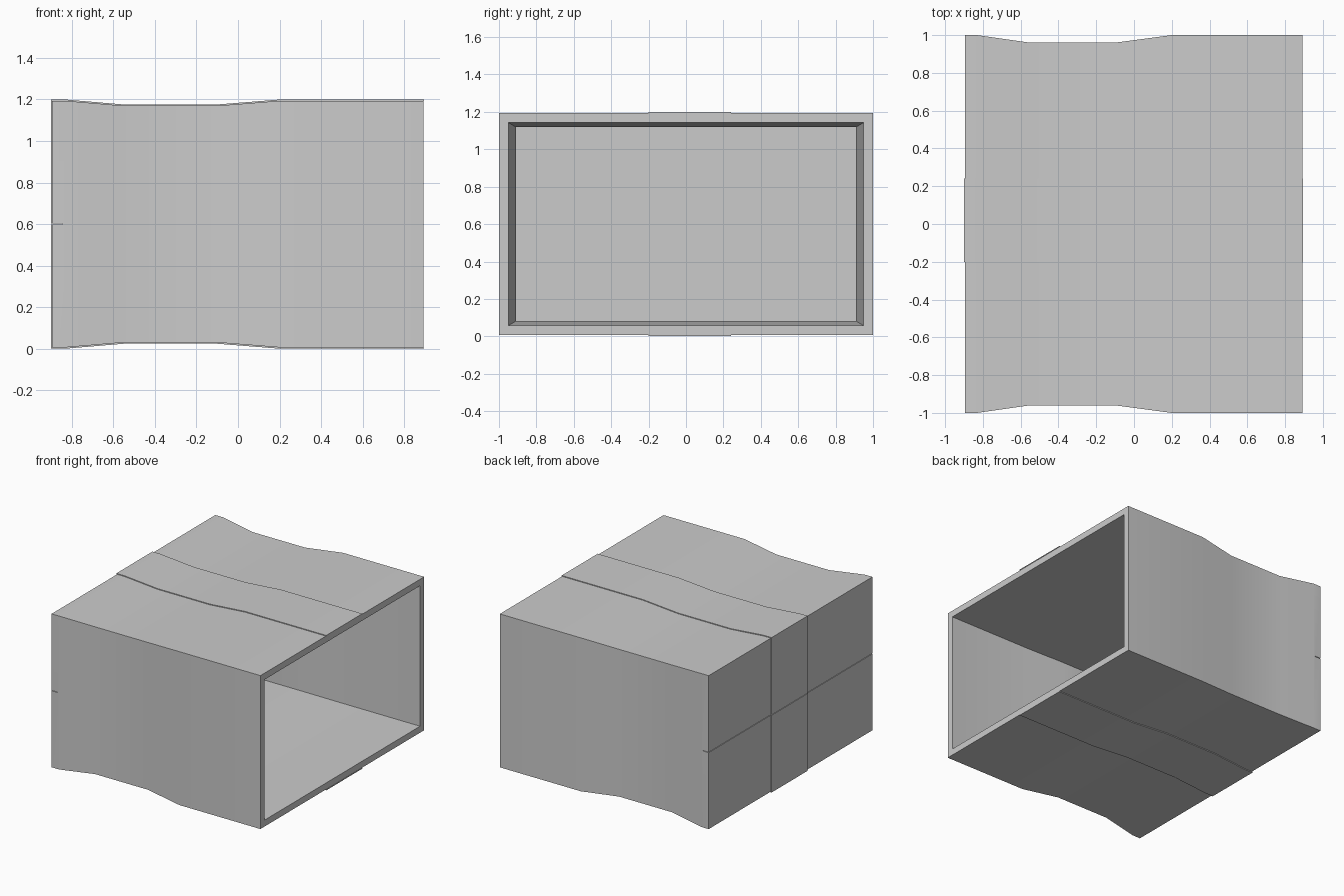
import bpy
import bmesh

if "Cube" in bpy.data.objects:
    bpy.data.objects.remove(bpy.data.objects["Cube"], do_unlink=True)

MID_Z = 0.6
HALF_Y, HALF_Z = 1.0, 0.593
WALL, TAPE = 0.05, 0.006
BACK, RIM, FLOOR = -0.894, 0.892, -0.80
# waist of the carton: position along x and section scale
WAIST = [(-0.83, 1.0), (-0.55, 0.96), (-0.1, 0.96), (0.2, 1.0)]

gray = bpy.data.materials.new("carton_gray")
gray.use_nodes = True
color = (0.6, 0.6, 0.6, 1)
gray.diffuse_color = color
gray.node_tree.nodes["Principled BSDF"].inputs["Base Color"].default_value = color


def finish(bm, name):
    bmesh.ops.recalc_face_normals(bm, faces=bm.faces)
    mesh = bpy.data.meshes.new(name)
    bm.to_mesh(mesh)
    bm.free()
    mesh.materials.append(gray)
    obj = bpy.data.objects.new(name, mesh)
    bpy.context.collection.objects.link(obj)
    return obj


def box(name, lo, hi):
    bm = bmesh.new()
    bmesh.ops.create_cube(bm, size=1)
    for v in bm.verts:
        for i in range(3):
            v.co[i] = hi[i] if v.co[i] > 0 else lo[i]
    return finish(bm, name)


def carton():
    # outer skin from the closed end to the rim, then the lining back to the floor
    outer = [(BACK, 1.0)] + WAIST + [(RIM, 1.0)]
    inner = [(RIM, 1.0)] + WAIST[::-1]
    inner = [p for p in inner if p[0] > FLOOR] + [(FLOOR, 0.996)]
    sections = [(x, s, 0) for x, s in outer] + [(x, s, WALL) for x, s in inner]
    bm = bmesh.new()
    rings = []
    for x, s, inset in sections:
        hy, hz = HALF_Y * s - inset, HALF_Z * s - inset
        rings.append([bm.verts.new((x, sy * hy, MID_Z + sz * hz))
                      for sy, sz in ((-1, -1), (1, -1), (1, 1), (-1, 1))])
    for a, b in zip(rings, rings[1:]):
        for i in range(4):
            j = (i + 1) % 4
            bm.faces.new((a[i], a[j], b[j], b[i]))
    bm.faces.new(rings[0])
    bm.faces.new(rings[-1])
    return finish(bm, "carton")


def tape():
    # strip wrapped over the top, the closed end and the bottom
    path = [(RIM + 0.003, 1.0)] + WAIST[::-1] + [(BACK, 1.0)]
    top = [(x, HALF_Z * s) for x, s in path]
    skin = top + [(x, -z) for x, z in top[::-1]]
    cover = [(x - TAPE if x == BACK else x, z + (TAPE if z > 0 else -TAPE))
             for x, z in skin]
    bm = bmesh.new()
    sides = [[[bm.verts.new((x, y, MID_Z + z)) for x, z in line]
              for line in (skin, cover)] for y in (-0.2, 0.24)]
    (s0, c0), (s1, c1) = sides
    for i in range(len(skin) - 1):
        for a, b in ((s0, c0), (c0, c1), (c1, s1), (s1, s0)):
            bm.faces.new((a[i], a[i + 1], b[i + 1], b[i]))
    for i in (0, -1):
        bm.faces.new((s0[i], c0[i], c1[i], s1[i]))
    return finish(bm, "tape")


# slit between the closing flaps
cutter = box("flap_slit", (-1.0, -1.1, MID_Z - 0.002), (-0.845, 1.1, MID_Z + 0.002))
cutter.hide_render = True

for obj in (carton(), tape()):
    mod = obj.modifiers.new("slit", "BOOLEAN")
    mod.operation = "DIFFERENCE"
    mod.solver = "EXACT"
    mod.object = cutter
    bpy.ops.object.select_all(action="DESELECT")
    obj.select_set(True)
    bpy.context.view_layer.objects.active = obj
    bpy.ops.object.modifier_apply(modifier=mod.name)
    bpy.ops.object.shade_smooth_by_angle()

bpy.data.objects.remove(cutter, do_unlink=True)
